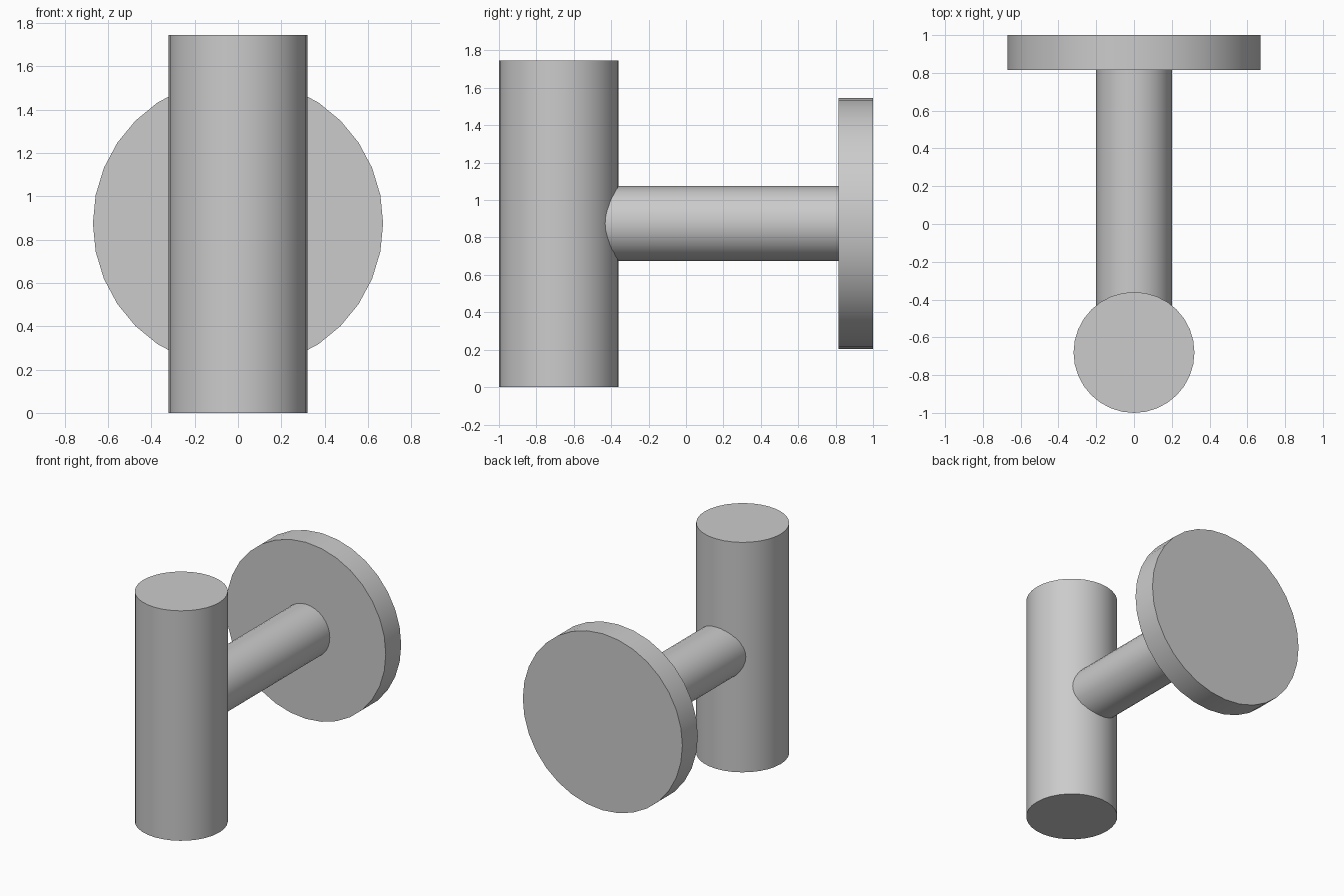
import bpy
import math

cube = bpy.data.objects.get("Cube")
if cube:
    bpy.data.objects.remove(cube, do_unlink=True)

# Single plain metal colour
GREY = (0.6, 0.6, 0.6, 1.0)
metal = bpy.data.materials.new("plain_grey")
metal.use_nodes = True
metal.diffuse_color = GREY
metal.node_tree.nodes["Principled BSDF"].inputs["Base Color"].default_value = GREY

POST_Y, POST_HEIGHT = -0.68, 1.745
AXIS_Z = 0.875  # height of the rod and wall plate axis
PLATE_FRONT = 0.815


def cylinder(name, radius, length, location, along_y=False, sides=32):
    tilt = math.pi / 2 if along_y else 0
    bpy.ops.mesh.primitive_cylinder_add(vertices=sides, radius=radius, depth=length,
                                        location=location, rotation=(tilt, 0, 0))
    obj = bpy.context.object
    obj.name = name
    obj.data.materials.append(metal)
    bpy.ops.object.shade_smooth_by_angle(angle=math.radians(30))
    return obj


def cylinder_y(name, radius, start, end):
    return cylinder(name, radius, end - start, (0, (start + end) / 2, AXIS_Z), along_y=True)


# Upright post at the front
cylinder("upright_post", 0.32, POST_HEIGHT, (0, POST_Y, POST_HEIGHT / 2))

# Horizontal rod, its front end sunk just inside the post
cylinder_y("connecting_rod", 0.2, -0.44, PLATE_FRONT)

# Round wall plate at the back
cylinder_y("wall_plate", 0.67, PLATE_FRONT, 1.0)
